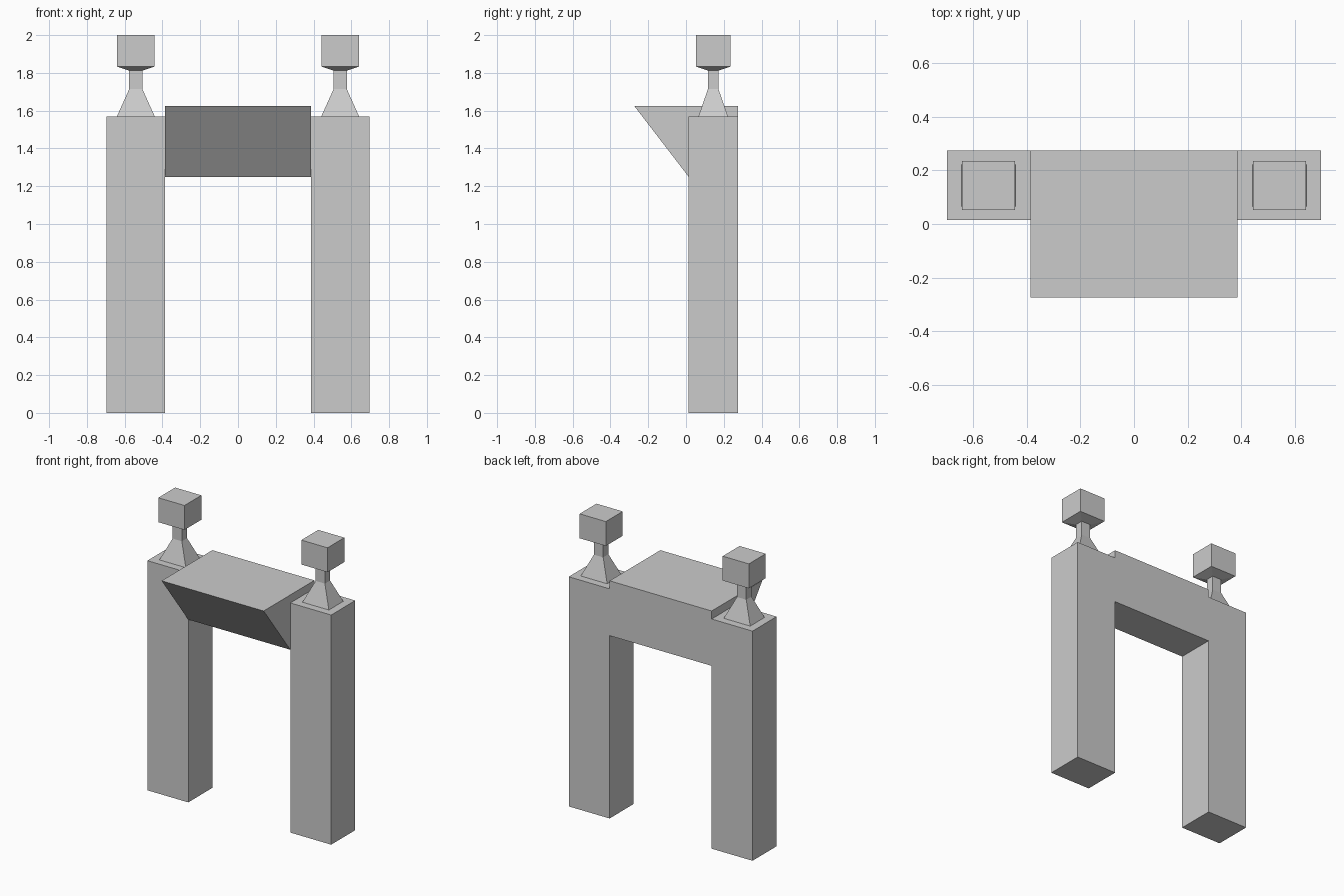
import bpy, bmesh

if "Cube" in bpy.data.objects:
    bpy.data.objects.remove(bpy.data.objects["Cube"])

X_OUT, X_IN = 0.695, 0.386       # outer and inner faces of the posts
Y_FRONT, Y_BACK = 0.014, 0.274   # post depth
Z_POST, Z_BEAM, Z_LINTEL = 1.57, 1.625, 1.25


def make_object(name, bm):
    bmesh.ops.recalc_face_normals(bm, faces=bm.faces)
    mesh = bpy.data.meshes.new(name)
    bm.to_mesh(mesh)
    bm.free()
    obj = bpy.data.objects.new(name, mesh)
    bpy.context.collection.objects.link(obj)
    return obj


def prism(name, profile, offset):
    """Extrude a closed 3D profile along an offset vector."""
    bm = bmesh.new()
    face = bm.faces.new([bm.verts.new(p) for p in profile])
    ext = bmesh.ops.extrude_face_region(bm, geom=[face], use_keep_orig=True)
    moved = [v for v in ext["geom"] if isinstance(v, bmesh.types.BMVert)]
    bmesh.ops.translate(bm, verts=moved, vec=offset)
    return make_object(name, bm)


def stacked_rings(name, cx, cy, rings):
    """Join rectangular rings (half x, half y, z) into a closed solid."""
    bm = bmesh.new()
    loops = [[bm.verts.new((cx + sx * hx, cy + sy * hy, z))
              for sx, sy in ((-1, -1), (1, -1), (1, 1), (-1, 1))]
             for hx, hy, z in rings]
    for a, b in zip(loops, loops[1:]):
        for i in range(4):
            j = (i + 1) % 4
            bm.faces.new((a[i], a[j], b[j], b[i]))
    bm.faces.new(loops[0][::-1])
    bm.faces.new(loops[-1])
    return make_object(name, bm)


# Two posts joined by a lintel, drawn as one outline from the front
half = [(X_IN, Z_LINTEL), (X_IN, 0), (X_OUT, 0), (X_OUT, Z_POST),
        (X_IN, Z_POST), (X_IN, Z_BEAM)]
outline = half + [(-x, z) for x, z in reversed(half)]
arch = prism("gate_arch", [(x, Y_FRONT, z) for x, z in outline],
             (0, Y_BACK - Y_FRONT, 0))

# Sloping canopy that overhangs the front, merged into the arch
side = [(-0.274, Z_BEAM), (Y_FRONT, Z_LINTEL), (Y_BACK, Z_LINTEL), (Y_BACK, Z_BEAM)]
canopy = prism("canopy", [(-X_IN, y, z) for y, z in side], (2 * X_IN, 0, 0))
canopy.hide_render = True
canopy.hide_set(True)

union = arch.modifiers.new("join_canopy", "BOOLEAN")
union.operation = "UNION"
union.solver = "EXACT"
union.object = canopy
flat = arch.modifiers.new("merge_flat_faces", "DECIMATE")
flat.decimate_type = "DISSOLVE"
flat.angle_limit = 0.01

# Finials: flared foot, thin neck and square block
finial = [(0.100, 0.078, Z_POST), (0.035, 0.028, 1.714), (0.035, 0.028, 1.812),
          (0.099, 0.091, 1.833), (0.099, 0.091, 2.0)]
for label, s in (("left", -1), ("right", 1)):
    stacked_rings(f"{label}_finial", s * 0.541, 0.144, finial)
